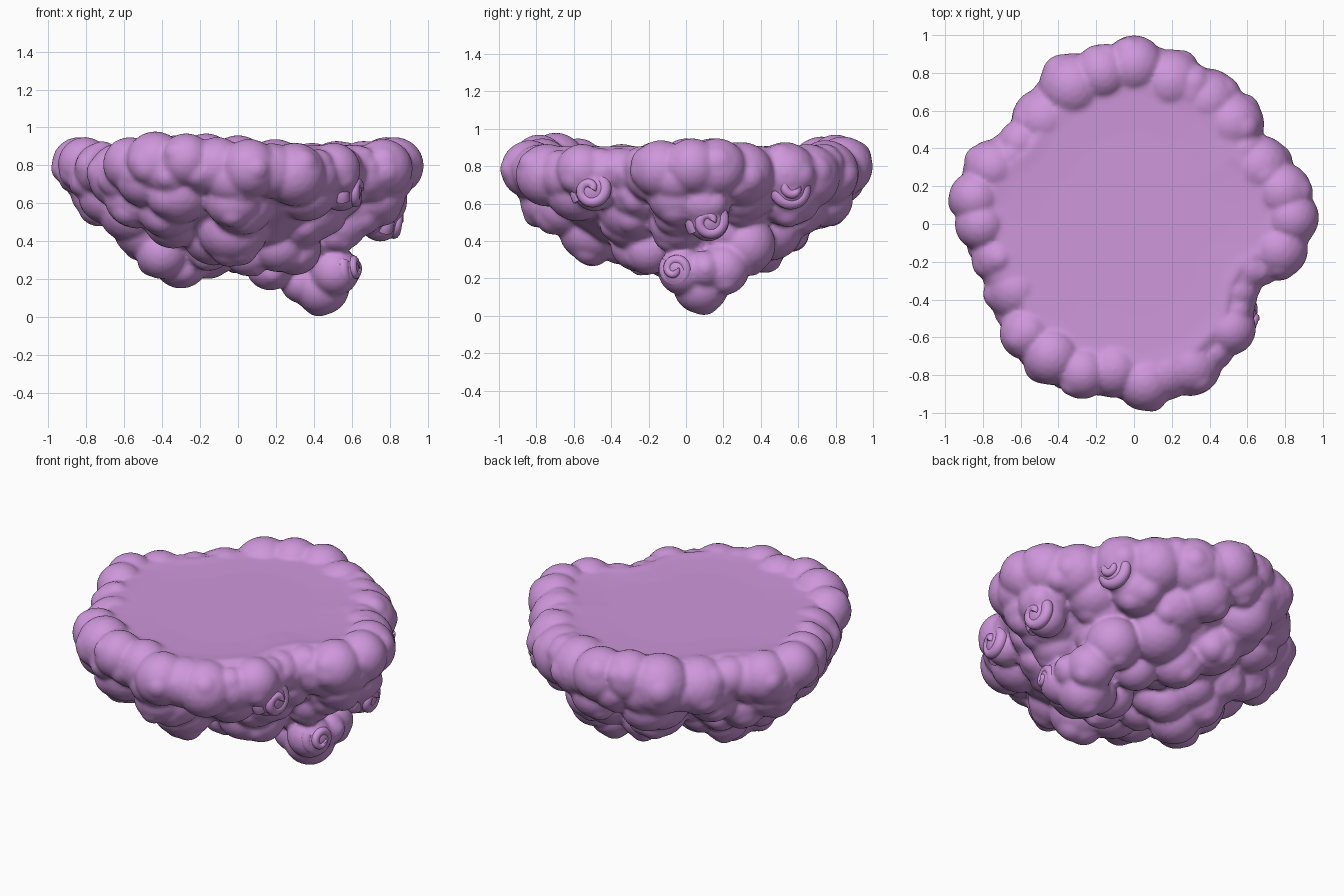
import bpy, bmesh, math, random
from mathutils import Vector, Matrix

random.seed(7)
if "Cube" in bpy.data.objects:
    bpy.data.objects.remove(bpy.data.objects["Cube"], do_unlink=True)

mauve = bpy.data.materials.new("soft mauve")
mauve.use_nodes = True
colour = (0.62, 0.31, 0.71, 1)
mauve.diffuse_color = colour
shader = mauve.node_tree.nodes["Principled BSDF"]
shader.inputs["Base Color"].default_value = colour
shader.inputs["Roughness"].default_value = 0.8

# Outer edge of the cloud: x, y and height of the rim's crest
OUTLINE = [
    (.98, .04, .95), (.92, -.16, .94), (.73, -.27, .91), (.64, -.42, .9),
    (.6, -.66, .92), (.36, -.9, .92), (.07, -.99, .94), (-.13, -.92, .95),
    (-.32, -.92, .97), (-.52, -.83, .98), (-.67, -.68, .95), (-.77, -.43, .92),
    (-.86, -.2, .92), (-.95, 0, .95), (-.98, .16, .95), (-.89, .35, .93),
    (-.7, .5, .91), (-.59, .68, .92), (-.4, .89, .96), (-.2, .95, .97),
    (0, 1, .96), (.24, .92, .94), (.48, .8, .92), (.64, .65, .93),
    (.68, .46, .91), (.82, .37, .93), (.94, .2, .95)]

bm = bmesh.new()


def puff(centre, radius, flat=1.0, bumps=0):
    """Add a round puff with smaller swellings on its outward side."""
    c = Vector(centre)
    m = Matrix.Translation(c) @ Matrix.Diagonal((radius, radius, radius * flat, 1))
    bmesh.ops.create_icosphere(bm, subdivisions=3, radius=1, matrix=m)
    out = (c - Vector((0, 0, .75))).normalized()
    for _ in range(bumps):
        d = Vector([random.uniform(-1, 1) for _ in range(3)]).normalized()
        d = (d + out * .8).normalized()
        small = radius * random.uniform(.5, .65)
        spot = c + d * (radius * 1.07 - small)
        spot.z = min(spot.z, .94 - small)
        puff(spot, small)


def ring(scale, z, radius, offset=0.0, step=1, bumps=2):
    """Set puffs around a scaled copy of the outline."""
    n = len(OUTLINE)
    for i in range(0, n, step):
        a, b = Vector(OUTLINE[i][:2]), Vector(OUTLINE[(i + 1) % n][:2])
        edge = a.lerp(b, offset) * scale
        r = radius * random.uniform(.88, 1.12)
        spot = edge - edge.normalized() * r
        puff((spot.x, spot.y, z + random.uniform(-.03, .03)), r, .95, bumps)


# Core with a shallow dished top
levels = [(.5, .895), (.7, .9), (.79, .908), (.87, .87), (.86, .7), (.72, .55),
          (.5, .4), (.25, .32)]
loops = [[bm.verts.new((x * s, y * s, z)) for x, y, _ in OUTLINE] for s, z in levels]
for upper, lower in zip(loops, loops[1:]):
    for i in range(len(upper)):
        j = (i + 1) % len(upper)
        bm.faces.new((upper[j], upper[i], lower[i], lower[j]))
bm.faces.new(list(reversed(loops[0])))
bm.faces.new(loops[-1])
bmesh.ops.recalc_face_normals(bm, faces=bm.faces[:])

# Rim puffs follow the crest heights, smaller where the crest dips
for x, y, top in OUTLINE:
    edge = Vector((x, y))
    r = random.uniform(.14, .18) if top > .915 else .12
    spot = edge - edge.normalized() * r
    puff((spot.x, spot.y, top - r), r, 1, 2)
ring(.98, .75, .14, .5)

# Lower tiers narrow towards the base
ring(.93, .64, .17, .5, 2)
ring(.84, .58, .18, .2, 3)
ring(.72, .48, .17, .6, 3)
ring(.54, .4, .16, .1, 4)
ring(.36, .36, .13, .5, 5)

# Hanging lobes along the underside
for x, y, z, r in [(-.3, 0, .3, .15), (-.4, -.1, .34, .14), (-.37, .14, .36, .14),
                   (-.1, .05, .36, .13), (.17, 0, .27, .13), (.2, .25, .33, .13),
                   (.42, .32, .38, .16), (.3, -.2, .36, .14),
                   (.44, .08, .16, .15), (.49, .2, .25, .14), (.51, -.02, .24, .13),
                   (.34, .07, .19, .12), (.55, .1, .25, .1)]:
    puff((x, y, z), r, 1, 1)

# Curl positions: centre, radius, facing, winding
CURLS = [((.54, -.49, .67), .125, (1, -.25, .05), 1),
         ((.56, .55, .68), .12, (1, .3, .05), -1),
         ((.75, .12, .51), .125, (1, .05, -.05), 1),
         ((.55, -.04, .25), .1, (1, -.3, 0), -1)]
for centre, r, _, _ in CURLS:
    puff(centre, r * .9)

# Fuse everything into one soft body
mesh = bpy.data.meshes.new("cloud_body")
bm.to_mesh(mesh)
bm.free()
mesh.materials.append(mauve)
body = bpy.data.objects.new("cloud_body", mesh)
bpy.context.collection.objects.link(body)
fuse = body.modifiers.new("fuse", 'REMESH')
fuse.mode = 'VOXEL'
fuse.voxel_size = .013
fuse.use_smooth_shade = True
soften = body.modifiers.new("soften", 'SMOOTH')
soften.factor = .5
soften.iterations = 5

# Fat spiral curls wrapped over the round puffs
for n, (centre, r, facing, wind) in enumerate(CURLS):
    data = bpy.data.curves.new("spiral_curl", 'CURVE')
    data.dimensions = '3D'
    data.bevel_depth = 1
    data.bevel_resolution = 4
    data.use_fill_caps = True
    data.materials.append(mauve)
    turn = Vector(facing).to_track_quat('Z', 'Y')
    line = data.splines.new('POLY')
    count = 60
    line.points.add(count - 1)
    for i, point in enumerate(line.points):
        t = i / (count - 1)
        around = wind * t * math.tau * 1.6
        tilt = .15 + t * 1.15
        d = Vector((math.sin(tilt) * math.cos(around),
                    math.sin(tilt) * math.sin(around), math.cos(tilt)))
        point.co = (*(Vector(centre) + turn @ d * r * (.84 - .12 * t)), 1)
        point.radius = r * (.17 + .17 * t)
    curl = bpy.data.objects.new("spiral_curl_%d" % (n + 1), data)
    bpy.context.collection.objects.link(curl)
